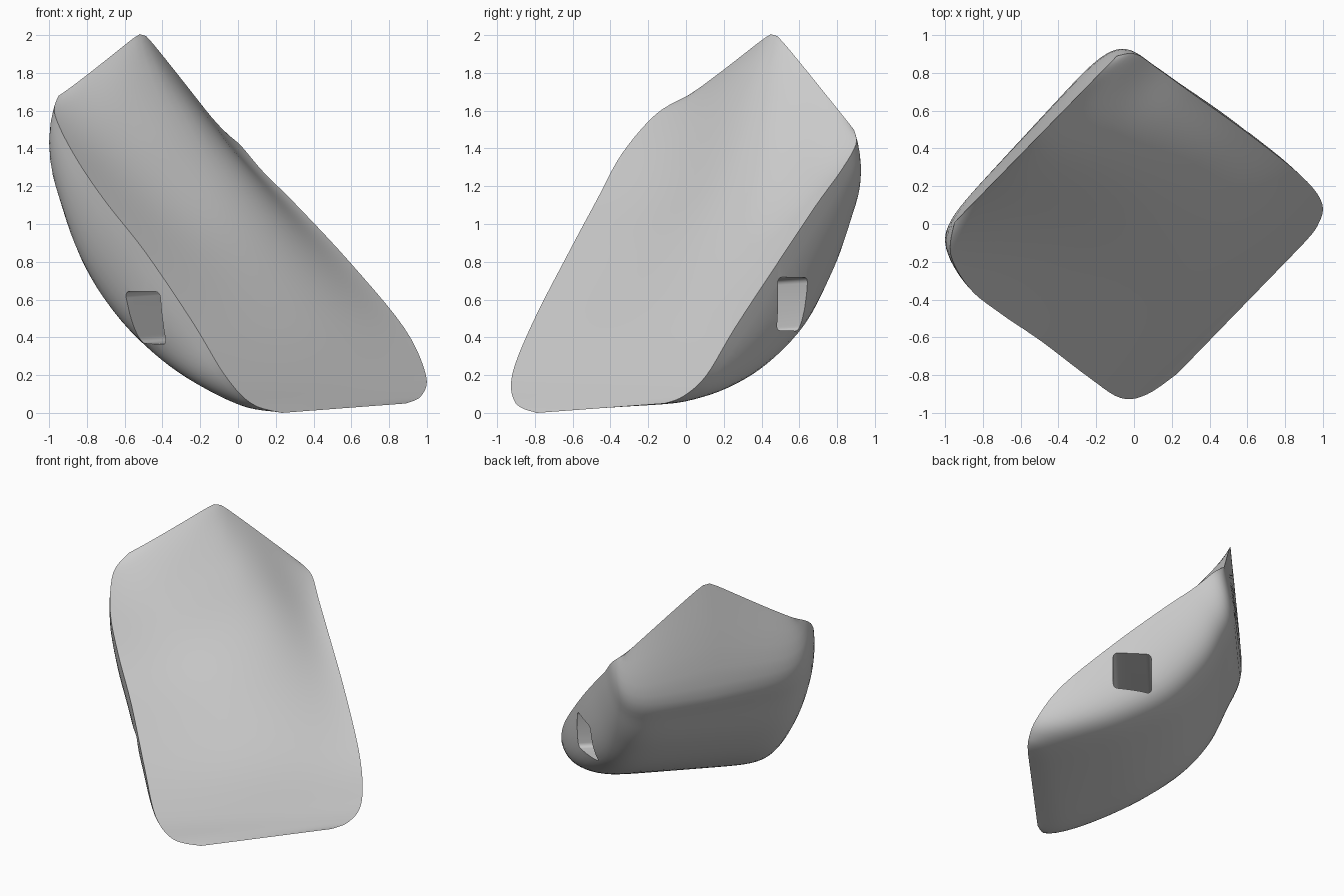
import bpy, bmesh, math
from mathutils import Vector, Matrix

cube = bpy.data.objects.get("Cube")
if cube:
    bpy.data.objects.remove(cube)

# Stations from the bottom edge to the top edge: left rim, right rim,
# belly offset (backwards, down), ridge height, ridge skew, ridge sharpness
STATIONS = [
    ((.22, -.78, 0), (.88, -.1, .05), (0, 0), 0, 1, 0),
    ((.06, -.89, .05), (.96, 0, .09), (.14, -.03), 0, 1, 0),
    ((-.08, -.91, .2), (.985, .12, .2), (.33, -.08), 0, 1.2, 0),
    ((-.25, -.8, .48), (.87, .27, .45), (.44, -.22), .02, 1.4, 0),
    ((-.5, -.61, .85), (.58, .5, .8), (.4, -.38), .07, 1.6, 0),
    ((-.72, -.46, 1.13), (.3, .7, 1.1), (.31, -.41), .17, 1.6, 0),
    ((-.88, -.33, 1.37), (.12, .83, 1.28), (.22, -.36), .27, 1.4, .2),
    ((-.98, -.15, 1.58), (0, .91, 1.42), (.14, -.27), .35, 1.15, .5),
    ((-.96, .02, 1.68), (-.1, .9, 1.5), (0, 0), .42, 1.05, 1),
]
ACROSS = 40
STEPS = 5
BACK = Vector((-.71, .7, 0))
UP = Vector((0, 0, 1))


def station_rows(station):
    """Face row and belly row of one station."""
    left, right, (out, down), height, skew, sharp = station
    left, right = Vector(left), Vector(right)
    face, belly = [], []
    for i in range(ACROSS + 1):
        s = .5 - .5 * math.cos(math.pi * i / ACROSS)
        base = left.lerp(right, s)
        q = s ** skew
        wave = math.sin(math.pi * q) ** 2
        # peak with straight flanks and a slightly rounded tip
        tent = 1 - math.hypot(2 * q - 1, .05) + .05 * (1 - abs(2 * q - 1))
        tent = max(0, tent)
        ridge = wave + (tent - wave) * sharp
        depth = math.sqrt(max(0, 1 - abs(2 * s - 1) ** 7))
        face.append(base + UP * height * ridge)
        belly.append(base + (BACK * out + UP * down) * depth)
    return face, belly


def spline(a, b, c, d, t):
    return .5 * (2 * b + (c - a) * t + (2 * a - 5 * b + 4 * c - d) * t ** 2
                 + (3 * b - a - 3 * c + d) * t ** 3)


def smooth_rows(rows):
    """Blend the stations lengthwise."""
    padded = [rows[0]] + rows + [rows[-1]]
    result = []
    for k in range(len(rows) - 1):
        for j in range(STEPS):
            result.append([spline(*pts, j / STEPS) for pts in zip(*padded[k:k + 4])])
    return result + [rows[-1]]


def add_sheet(bm, rows):
    grid = [[bm.verts.new(p) for p in row] for row in rows]
    for low, high in zip(grid, grid[1:]):
        for i in range(ACROSS):
            bm.faces.new((low[i], low[i + 1], high[i + 1], high[i]))


def make_object(name, bm, material):
    mesh = bpy.data.meshes.new(name)
    bmesh.ops.recalc_face_normals(bm, faces=bm.faces)
    bm.to_mesh(mesh)
    bm.free()
    mesh.materials.append(material)
    obj = bpy.data.objects.new(name, mesh)
    bpy.context.collection.objects.link(obj)
    return obj


grey = bpy.data.materials.new("light grey")
grey.use_nodes = True
colour = (.6, .6, .6, 1)
grey.diffuse_color = colour
grey.node_tree.nodes["Principled BSDF"].inputs["Base Color"].default_value = colour

# Body: wavy ridged face joined to a curved belly along the rim
faces, bellies = map(list, zip(*[station_rows(s) for s in STATIONS]))
# the belly ends exactly on the ridged top edge
bellies[-1] = faces[-1]
bm = bmesh.new()
for rows in (faces, bellies):
    add_sheet(bm, smooth_rows(rows))
bmesh.ops.remove_doubles(bm, verts=bm.verts, dist=.0005)
body = make_object("cushion_body", bm, grey)

# Strap slot: rounded bar cut across the body
bm = bmesh.new()
bmesh.ops.create_cube(bm, size=1)
bmesh.ops.scale(bm, verts=bm.verts, vec=(2.4, .27, .28))
long_edges = [e for e in bm.edges
              if abs(e.verts[0].co.x - e.verts[1].co.x) > 1]
bmesh.ops.bevel(bm, geom=long_edges, offset=.03, segments=4, profile=.5,
                affect='EDGES')
axis = Vector((.66, .75, .05)).normalized()
side = UP.cross(axis).normalized()
turn = Matrix((axis, side, axis.cross(side))).transposed().to_4x4()
bm.transform(Matrix.Translation(BACK * .02 + UP * .54) @ turn)
cutter = make_object("slot_cutter", bm, grey)
cutter.hide_render = True

cut = body.modifiers.new("slot", 'BOOLEAN')
cut.operation = 'DIFFERENCE'
cut.solver = 'EXACT'
cut.object = cutter
bpy.context.view_layer.update()
bpy.ops.object.select_all(action='DESELECT')
body.select_set(True)
bpy.context.view_layer.objects.active = body
bpy.ops.object.modifier_apply(modifier=cut.name)
bpy.data.objects.remove(cutter)

# Rest on the floor and centre
points = [v.co for v in body.data.vertices]
low = Vector([min(p[i] for p in points) for i in range(3)])
high = Vector([max(p[i] for p in points) for i in range(3)])
middle = (low + high) / 2
middle.z = low.z
body.data.transform(Matrix.Translation(-middle))
bpy.ops.object.shade_smooth_by_angle(angle=math.radians(35))
